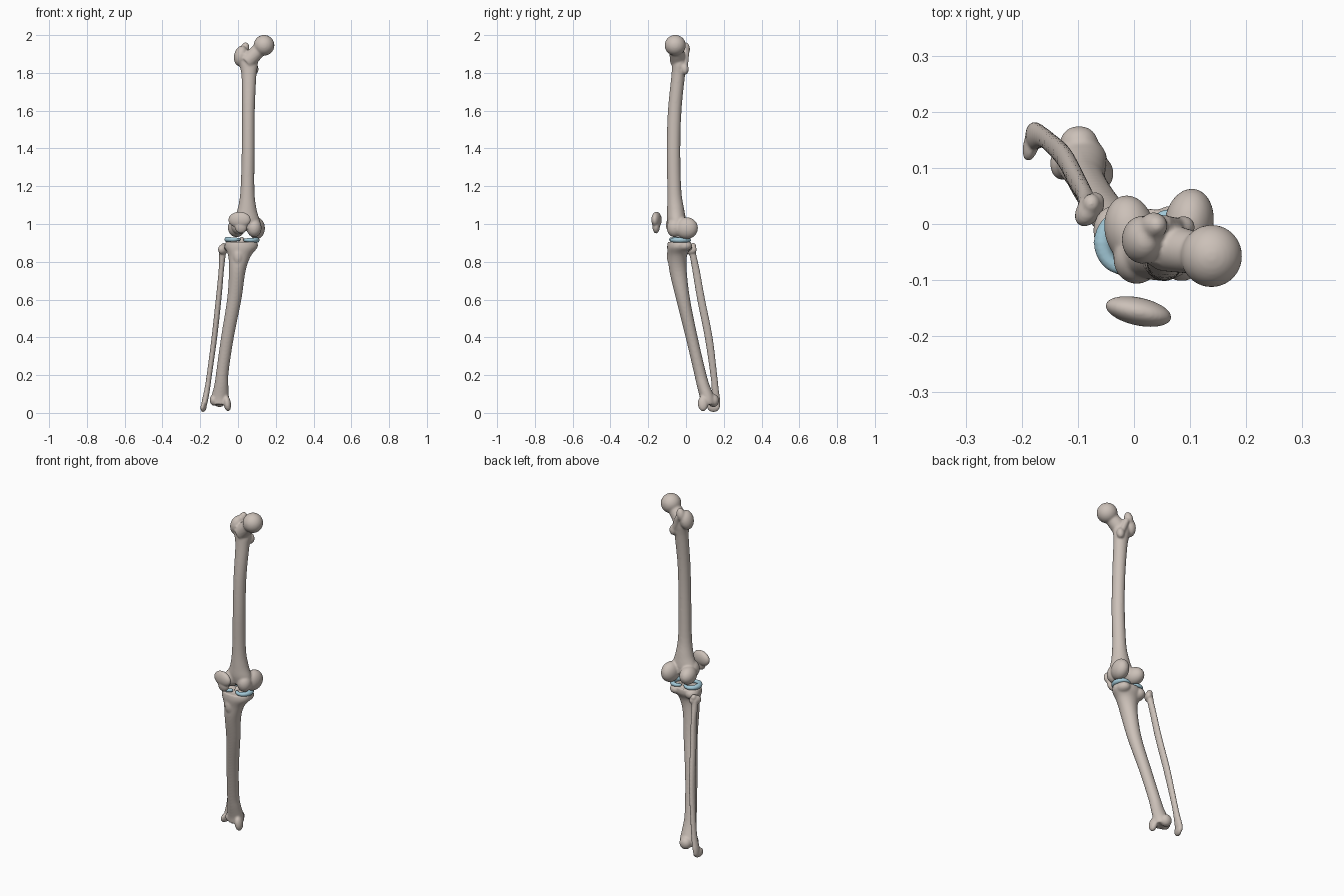
import bpy, bmesh, math
from mathutils import Vector, Matrix, Euler

cube = bpy.data.objects.get("Cube")
if cube:
    bpy.data.objects.remove(cube, do_unlink=True)


def material(name, colour):
    mat = bpy.data.materials.new(name)
    mat.use_nodes = True
    mat.diffuse_color = colour
    mat.node_tree.nodes["Principled BSDF"].inputs["Base Color"].default_value = colour
    return mat


BONE = material("bone", (0.60, 0.53, 0.48, 1))
CARTILAGE = material("pale blue cartilage", (0.36, 0.58, 0.68, 1))


def catmull(a, b, c, d, t):
    return [0.5 * (2 * q + (r - p) * t + (2 * p - 5 * q + 4 * r - s) * t * t
                   + (3 * q - p - 3 * r + s) * t ** 3) for p, q, r, s in zip(a, b, c, d)]


def loft(bm, stations, steps=5, sides=28):
    """Closed tube through stations of x, y, z, half width, half depth."""
    rows, last = [], len(stations) - 1
    for i in range(last):
        quad = [stations[max(0, min(last, i + k))] for k in (-1, 0, 1, 2)]
        rows += [catmull(*quad, s / steps) for s in range(steps)]
    rows.append(stations[-1])
    rings = []
    for x, y, z, rx, ry in rows:
        angles = [math.tau * k / sides for k in range(sides)]
        rings.append([bm.verts.new((x + rx * math.cos(a), y + ry * math.sin(a), z)) for a in angles])
    for low, high in zip(rings, rings[1:]):
        for k in range(sides):
            n = (k + 1) % sides
            bm.faces.new((low[k], low[n], high[n], high[k]))
    bm.faces.new(rings[0][::-1])
    bm.faces.new(rings[-1])


def blob(bm, centre, radii, turn=(0, 0, 0)):
    """Ellipsoid, turned by degrees."""
    rot = Euler([math.radians(a) for a in turn]).to_matrix().to_4x4()
    mat = Matrix.Translation(centre) @ rot @ Matrix.Diagonal((*radii, 1))
    bmesh.ops.create_uvsphere(bm, u_segments=28, v_segments=18, radius=1, matrix=mat)


def strut(bm, start, end, r_start, r_end):
    """Tapered round bar between two points."""
    a, b = Vector(start), Vector(end)
    rot = (b - a).to_track_quat('Z', 'Y').to_matrix().to_4x4()
    bmesh.ops.create_cone(bm, cap_ends=True, segments=28, radius1=r_start, radius2=r_end,
                          depth=(b - a).length, matrix=Matrix.Translation((a + b) / 2) @ rot)


def finish(name, bm, mat, voxel=0.005, rounds=8):
    """Fuse the overlapping forms into one smooth surface."""
    bmesh.ops.recalc_face_normals(bm, faces=bm.faces)
    mesh = bpy.data.meshes.new(name)
    bm.to_mesh(mesh)
    bm.free()
    obj = bpy.data.objects.new(name, mesh)
    bpy.context.collection.objects.link(obj)
    fuse = obj.modifiers.new("fuse", 'REMESH')
    fuse.mode = 'VOXEL'
    fuse.voxel_size = voxel
    fuse.use_smooth_shade = True
    soften = obj.modifiers.new("soften", 'SMOOTH')
    soften.factor = 0.5
    soften.iterations = rounds
    bpy.context.view_layer.update()
    baked = bpy.data.meshes.new_from_object(obj.evaluated_get(bpy.context.evaluated_depsgraph_get()))
    obj.modifiers.clear()
    obj.data = baked
    baked.materials.clear()
    baked.materials.append(mat)
    baked.polygons.foreach_set("use_smooth", [True] * len(baked.polygons))
    return obj


# Thigh bone: shaft, ball, neck, trochanters and the two lower condyles
bm = bmesh.new()
loft(bm, [(.045, -.045, .975, .075, .045), (.045, -.05, 1.02, .07, .05),
          (.048, -.055, 1.08, .05, .045), (.05, -.062, 1.18, .037, .037),
          (.054, -.066, 1.4, .034, .036), (.055, -.06, 1.6, .034, .036),
          (.058, -.042, 1.78, .039, .036), (.055, -.035, 1.85, .05, .038),
          (.045, -.035, 1.9, .045, .036)])
blob(bm, (.138, -.057, 1.946), (.055, .056, .055))
strut(bm, (.05, -.04, 1.86), (.135, -.057, 1.945), .044, .035)
blob(bm, (.015, -.028, 1.89), (.036, .043, .055), (0, 12, 0))
blob(bm, (.035, -.003, 1.925), (.024, .024, .038), (0, 15, 0))
strut(bm, (.05, .0, 1.91), (.085, -.005, 1.82), .017, .015)
blob(bm, (.088, -.006, 1.82), (.021, .021, .03))
blob(bm, (.098, .002, .978), (.044, .062, .058), (0, 0, -10))
blob(bm, (-.008, -.01, .98), (.045, .062, .05), (0, 0, 10))
blob(bm, (.085, -.06, .98), (.04, .042, .05))
blob(bm, (.005, -.062, .995), (.042, .045, .05))
finish("femur", bm, BONE)

# Shin bone: sloping shaft, flared plateau, front bump and ankle end
bm = bmesh.new()
loft(bm, [(-.095, .115, .045, .045, .04), (-.095, .113, .08, .047, .04),
          (-.088, .09, .15, .037, .034), (-.082, .072, .22, .033, .032),
          (-.056, .03, .4, .034, .032), (-.02, -.015, .6, .038, .037),
          (-.004, -.042, .75, .044, .046), (.008, -.045, .83, .06, .05),
          (.017, -.037, .875, .086, .063), (.018, -.035, .905, .085, .062)])
blob(bm, (.0, -.082, .83), (.026, .02, .045))
blob(bm, (-.035, -.012, .88), (.038, .045, .035))
blob(bm, (.065, -.012, .885), (.038, .045, .03))
blob(bm, (.02, -.025, .912), (.016, .03, .022))
blob(bm, (-.057, .09, .05), (.02, .028, .042), (0, -8, 0))
blob(bm, (-.098, .145, .065), (.034, .03, .035))
blob(bm, (-.128, .108, .068), (.022, .03, .03))
finish("tibia", bm, BONE)

# Slender outer shin bone with knobbed ends
bm = bmesh.new()
loft(bm, [(-.182, .155, .025, .012, .024), (-.176, .157, .06, .016, .025),
          (-.164, .155, .12, .015, .019), (-.152, .147, .2, .014, .018),
          (-.125, .12, .4, .015, .021), (-.103, .08, .6, .015, .021),
          (-.089, .054, .75, .014, .02), (-.083, .038, .83, .017, .018),
          (-.08, .03, .87, .02, .02)])
blob(bm, (-.079, .026, .865), (.022, .034, .028), (0, 0, -35))
blob(bm, (-.076, .036, .882), (.016, .018, .018))
blob(bm, (-.182, .145, .032), (.014, .034, .028), (0, 8, -15))
finish("fibula", bm, BONE, voxel=.004, rounds=5)

# Kneecap: rounded plate with a lower point
bm = bmesh.new()
blob(bm, (.008, -.156, 1.022), (.06, .025, .043), (0, 0, -12))
blob(bm, (.016, -.158, .99), (.034, .02, .04))
finish("kneecap", bm, BONE, voxel=.004, rounds=4)


# Cartilage crescents, open towards the middle of the knee
def crescent(name, centre, middle_angle):
    bm = bmesh.new()
    for k in range(-12, 13):
        turn = math.radians(middle_angle + k * 11)
        x = centre[0] + .036 * math.cos(turn)
        y = centre[1] + .045 * math.sin(turn)
        thin = 1 - .4 * abs(k) / 12
        blob(bm, (x, y, centre[2]), (.016 * thin, .016 * thin, .015 * thin))
    finish(name, bm, CARTILAGE, voxel=.003, rounds=4)


crescent("outer_meniscus", (-.02, -.033, .918), 180)
crescent("inner_meniscus", (.062, -.03, .915), 0)
